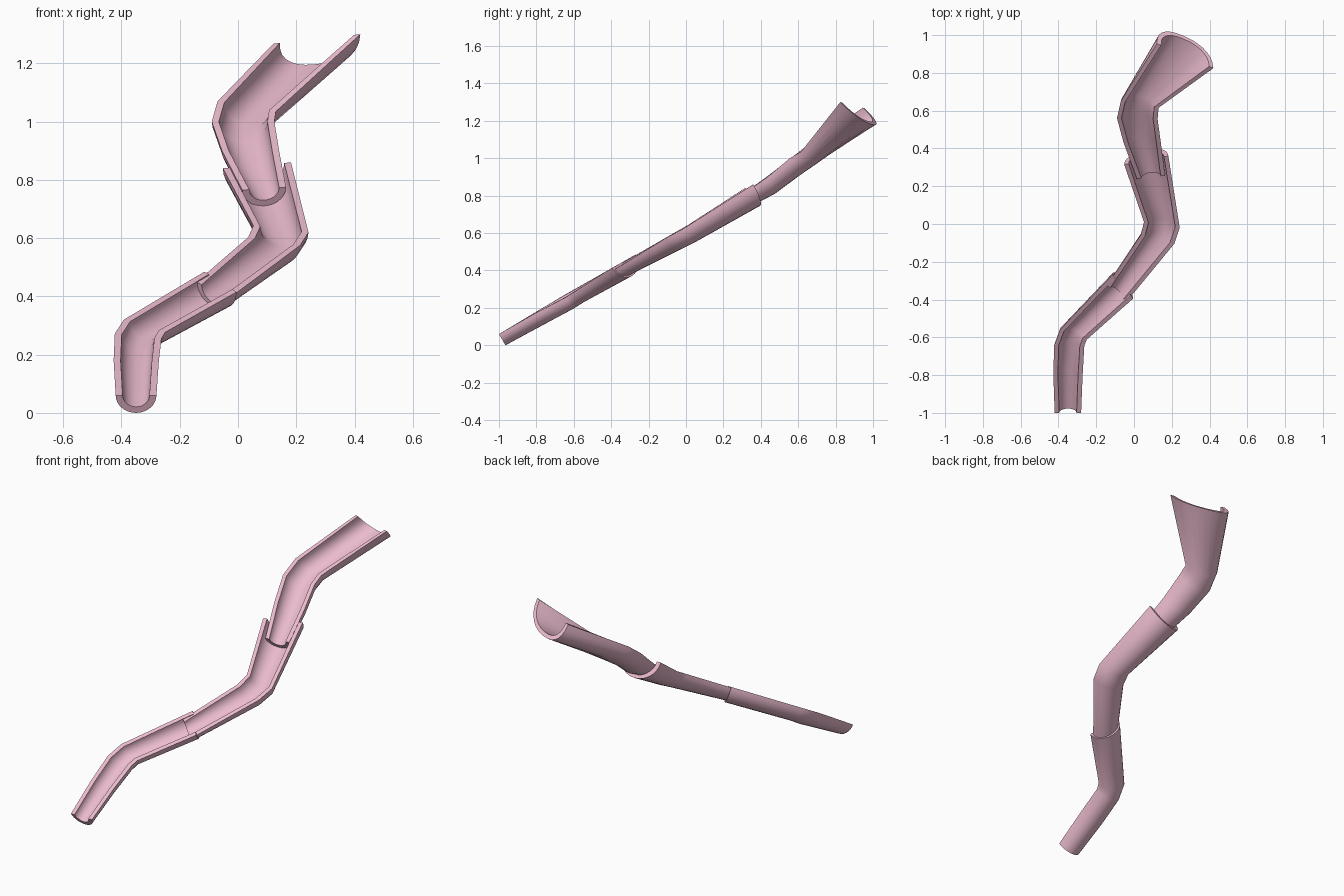
import bpy, bmesh, math
from mathutils import Vector

if "Cube" in bpy.data.objects:
    bpy.data.objects.remove(bpy.data.objects["Cube"])

WALL = 0.024
STEPS = 14
DOWN = Vector((0, 0.5, -0.866))

pink = bpy.data.materials.new("pink")
pink.diffuse_color = (0.83, 0.50, 0.62, 1)
pink.use_nodes = True
pink.node_tree.nodes["Principled BSDF"].inputs["Base Color"].default_value = pink.diffuse_color


def section(left, right, bottom=None, power=1.0):
    """Closed ring of a half-pipe: outer arc left to right, inner arc back."""
    left, right = Vector(left), Vector(right)
    mid = (left + right) / 2
    half = (right - left) / 2
    drop = Vector(bottom) - mid if bottom else DOWN * half.length
    ring = []
    for shrink in (0, WALL):
        a = half * (1 - shrink / half.length)
        d = drop * (1 - shrink / drop.length)
        arc = []
        for i in range(STEPS + 1):
            t = math.pi * i / STEPS
            c, s = -math.cos(t), max(0, math.sin(t))
            arc.append(mid + a * math.copysign(abs(c) ** power, c) + d * s ** power)
        ring += arc if shrink == 0 else arc[::-1]
    return ring


def gutter(name, stations):
    bm = bmesh.new()
    rings = [[bm.verts.new(p) for p in section(*s)] for s in stations]
    n = len(rings[0])
    for r0, r1 in zip(rings, rings[1:]):
        for i in range(n):
            j = (i + 1) % n
            bm.faces.new((r0[i], r0[j], r1[j], r1[i]))
    # end lips as quad strips
    for r in (rings[0], rings[-1]):
        for i in range(STEPS):
            bm.faces.new((r[i], r[i + 1], r[n - 2 - i], r[n - 1 - i]))
    bmesh.ops.recalc_face_normals(bm, faces=bm.faces)
    me = bpy.data.meshes.new(name)
    bm.to_mesh(me)
    bm.free()
    ob = bpy.data.objects.new(name, me)
    bpy.context.collection.objects.link(ob)
    me.materials.append(pink)
    bpy.ops.object.select_all(action='DESELECT')
    ob.select_set(True)
    bpy.context.view_layer.objects.active = ob
    bpy.ops.object.shade_smooth_by_angle(angle=math.radians(45))


# lowest channel
gutter("lower_gutter", [
    ((-0.42, -1.0, 0.06), (-0.28, -1.0, 0.06), (-0.35, -0.965, 0.0)),
    ((-0.427, -0.80, 0.18), (-0.272, -0.80, 0.175)),
    ((-0.423, -0.645, 0.272), (-0.263, -0.645, 0.255)),
    ((-0.392, -0.56, 0.32), (-0.25, -0.612, 0.277)),
    ((-0.115, -0.27, 0.485), (-0.005, -0.395, 0.415)),
])

# middle channel, its lower end resting inside the lowest one
gutter("middle_gutter", [
    ((-0.142, -0.325, 0.45), (-0.038, -0.41, 0.388), (-0.09, -0.335, 0.36)),
    ((0.035, -0.06, 0.603), (0.213, -0.105, 0.575)),
    ((0.053, 0.01, 0.643), (0.242, -0.02, 0.62)),
    ((-0.052, 0.315, 0.84), (0.182, 0.36, 0.86)),
])

# top channel with the flared mouth
gutter("upper_gutter", [
    ((0.015, 0.24, 0.765), (0.165, 0.255, 0.775), (0.09, 0.285, 0.71)),
    ((-0.055, 0.43, 0.90), (0.142, 0.43, 0.895), (0.045, 0.475, 0.81)),
    ((-0.09, 0.56, 1.0), (0.125, 0.555, 1.0), (0.018, 0.61, 0.91)),
    ((-0.07, 0.65, 1.07), (0.13, 0.615, 1.035), (0.035, 0.69, 0.965)),
    ((0.122, 0.955, 1.268), (0.42, 0.825, 1.30), (0.265, 0.995, 1.18), 0.85),
])
